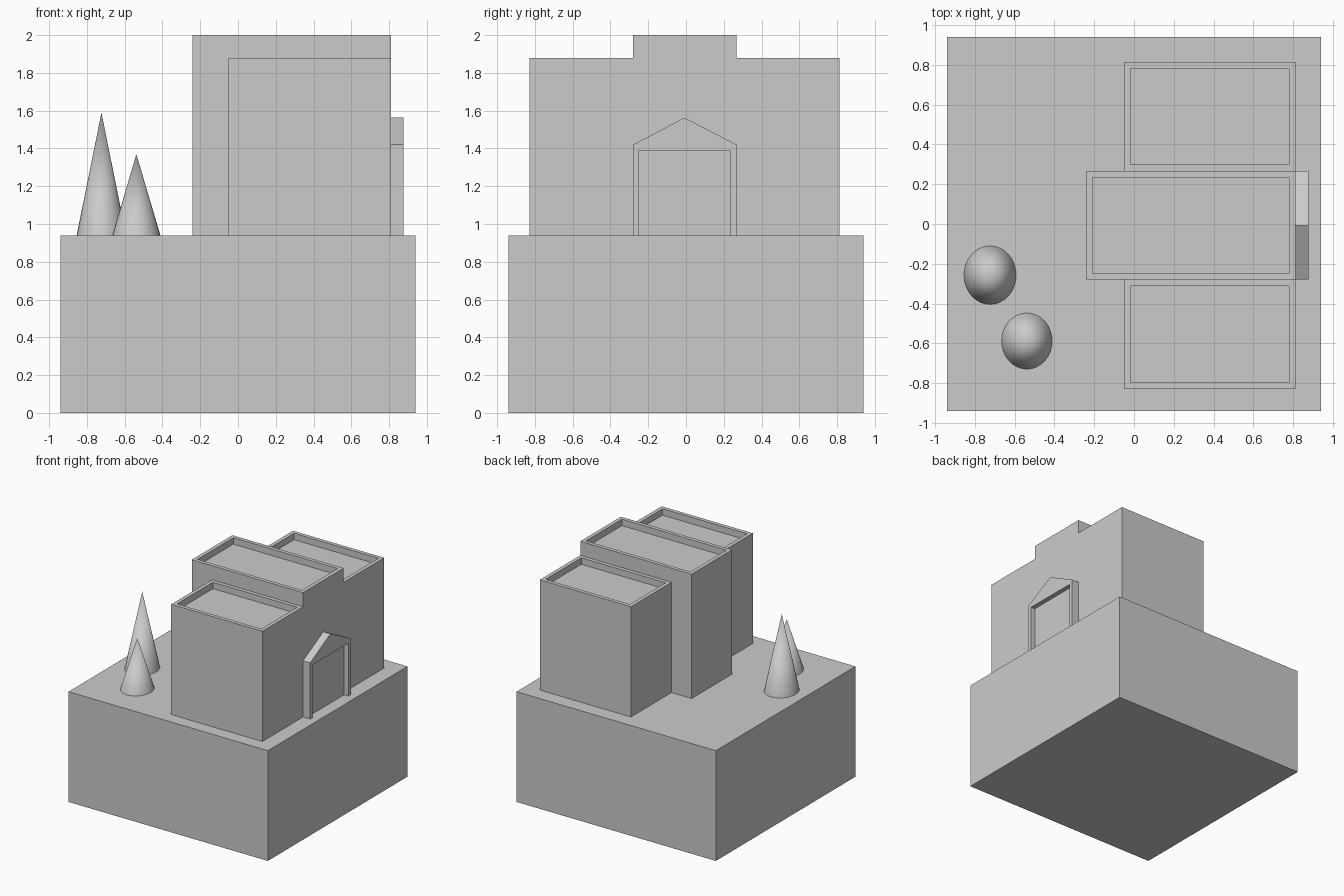
import bpy, bmesh, math

if "Cube" in bpy.data.objects:
    bpy.data.objects.remove(bpy.data.objects["Cube"])

GROUND = 0.94


def finish(bm, name):
    bmesh.ops.recalc_face_normals(bm, faces=bm.faces)
    mesh = bpy.data.meshes.new(name)
    bm.to_mesh(mesh)
    bm.free()
    obj = bpy.data.objects.new(name, mesh)
    bpy.context.collection.objects.link(obj)
    return obj


def box(name, x0, x1, y0, y1, z0, z1, rim=0, depth=0):
    """Box with an optional sunken roof behind a parapet of width rim."""
    bm = bmesh.new()
    bmesh.ops.create_cube(bm, size=1)
    for v in bm.verts:
        v.co.x = x1 if v.co.x > 0 else x0
        v.co.y = y1 if v.co.y > 0 else y0
        v.co.z = z1 if v.co.z > 0 else z0
    if rim:
        top = max(bm.faces, key=lambda f: f.calc_center_median().z)
        bmesh.ops.inset_region(bm, faces=[top], thickness=rim)
        ext = bmesh.ops.extrude_discrete_faces(bm, faces=[top])
        for v in ext["faces"][0].verts:
            v.co.z -= depth
    return finish(bm, name)


def tree(name, x, y, rx, ry, height):
    bpy.ops.mesh.primitive_cone_add(vertices=32, radius1=1, radius2=0, depth=1,
                                    location=(x, y, GROUND + height / 2))
    obj = bpy.context.object
    obj.name = name
    obj.scale = (rx, ry, height)
    bpy.ops.object.transform_apply(location=False, rotation=False, scale=True)
    bpy.ops.object.shade_smooth_by_angle(angle=math.radians(30))


# Ground block
box("ground_block", -0.94, 0.94, -0.94, 0.94, 0, GROUND)

# Three building wings with parapet roofs
for name, x0, y0, y1, top in (("front_wing", -0.05, -0.828, -0.28, 1.88),
                              ("middle_wing", -0.24, -0.28, 0.267, 2.0),
                              ("back_wing", -0.05, 0.267, 0.813, 1.88)):
    box(name, x0, 0.81, y0, y1, GROUND, top, rim=0.046, depth=0.055)

# Gabled doorway frame
profile = [(-0.28, GROUND), (-0.28, 1.42), (-0.008, 1.563), (0.267, 1.42),
           (0.267, GROUND), (0.235, GROUND), (0.235, 1.39),
           (-0.25, 1.39), (-0.25, GROUND)]
bm = bmesh.new()
face = bm.faces.new([bm.verts.new((0.81, y, z)) for y, z in profile])
ext = bmesh.ops.extrude_face_region(bm, geom=[face])
for v in ext["geom"]:
    if isinstance(v, bmesh.types.BMVert):
        v.co.x = 0.877
finish(bm, "doorway_frame")

# Door panel set back inside the frame
box("door_panel", 0.81, 0.837, -0.25, 0.235, GROUND, 1.39)

# Conical trees
tree("tall_tree", -0.723, -0.257, 0.131, 0.147, 0.65)
tree("short_tree", -0.538, -0.588, 0.127, 0.141, 0.43)
